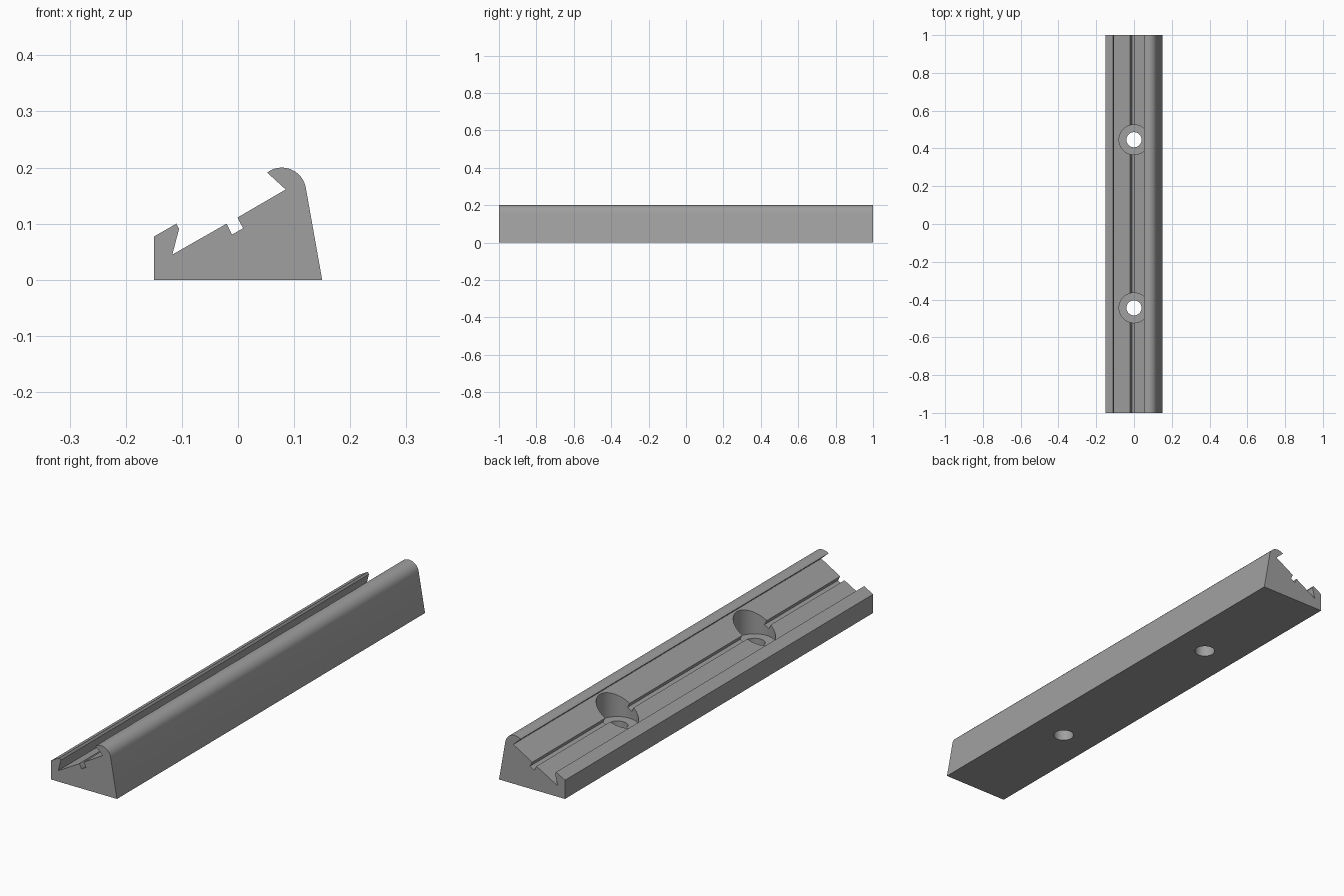
import bpy, bmesh, math

if "Cube" in bpy.data.objects:
    bpy.data.objects.remove(bpy.data.objects["Cube"])

grey = bpy.data.materials.new("mid_grey")
grey.diffuse_color = (0.35, 0.35, 0.35, 1)
grey.use_nodes = True
grey.node_tree.nodes["Principled BSDF"].inputs["Base Color"].default_value = grey.diffuse_color

# Cross-section: base, front lip, sloped face with groove, rounded rear hook
profile = [(-0.15, 0), (0.15, 0)]
cx, cz, r = 0.078, 0.1565, 0.0435
for i in range(17):
    a = math.radians(10.2 + (127 - 10.2) * i / 16)
    profile.append((cx + r * math.cos(a), cz + r * math.sin(a)))
profile += [(0.085, 0.161), (-0.001, 0.111), (0.009, 0.092), (-0.0107, 0.0805),
            (-0.0205, 0.1), (-0.117, 0.045), (-0.105, 0.091), (-0.11, 0.1),
            (-0.15, 0.077)]

# Long rail extruded from the cross-section
bm = bmesh.new()
face = bm.faces.new([bm.verts.new((x, -1, z)) for x, z in profile])
ext = bmesh.ops.extrude_face_region(bm, geom=[face])
bmesh.ops.translate(bm, vec=(0, 2, 0),
                    verts=[v for v in ext["geom"] if isinstance(v, bmesh.types.BMVert)])
bmesh.ops.recalc_face_normals(bm, faces=bm.faces)
mesh = bpy.data.meshes.new("rail")
bm.to_mesh(mesh)
bm.free()
rail = bpy.data.objects.new("rail", mesh)
bpy.context.collection.objects.link(rail)
mesh.materials.append(grey)


def drill(name, radius, y, z0, z1):
    """Cut a vertical round hole between two heights."""
    bpy.ops.mesh.primitive_cylinder_add(vertices=64, radius=radius, depth=z1 - z0,
                                        location=(0, y, (z0 + z1) / 2))
    cutter = bpy.context.object
    cutter.name = name
    cutter.data.materials.append(grey)
    cutter.hide_render = True
    mod = rail.modifiers.new(name, 'BOOLEAN')
    mod.operation = 'DIFFERENCE'
    mod.solver = 'EXACT'
    mod.object = cutter
    bpy.context.view_layer.objects.active = rail
    bpy.ops.object.modifier_apply(modifier=name)
    bpy.data.objects.remove(cutter)


# Counterbored screw holes; the wide bore stops below the rear hook
for y in (-0.444, 0.446):
    drill("counterbore", 0.079, y, 0.05, 0.16)
    drill("screw_hole", 0.04, y, -0.1, 0.12)

bpy.ops.object.select_all(action='DESELECT')
rail.select_set(True)
bpy.context.view_layer.objects.active = rail
bpy.ops.object.shade_smooth_by_angle(angle=math.radians(30))
